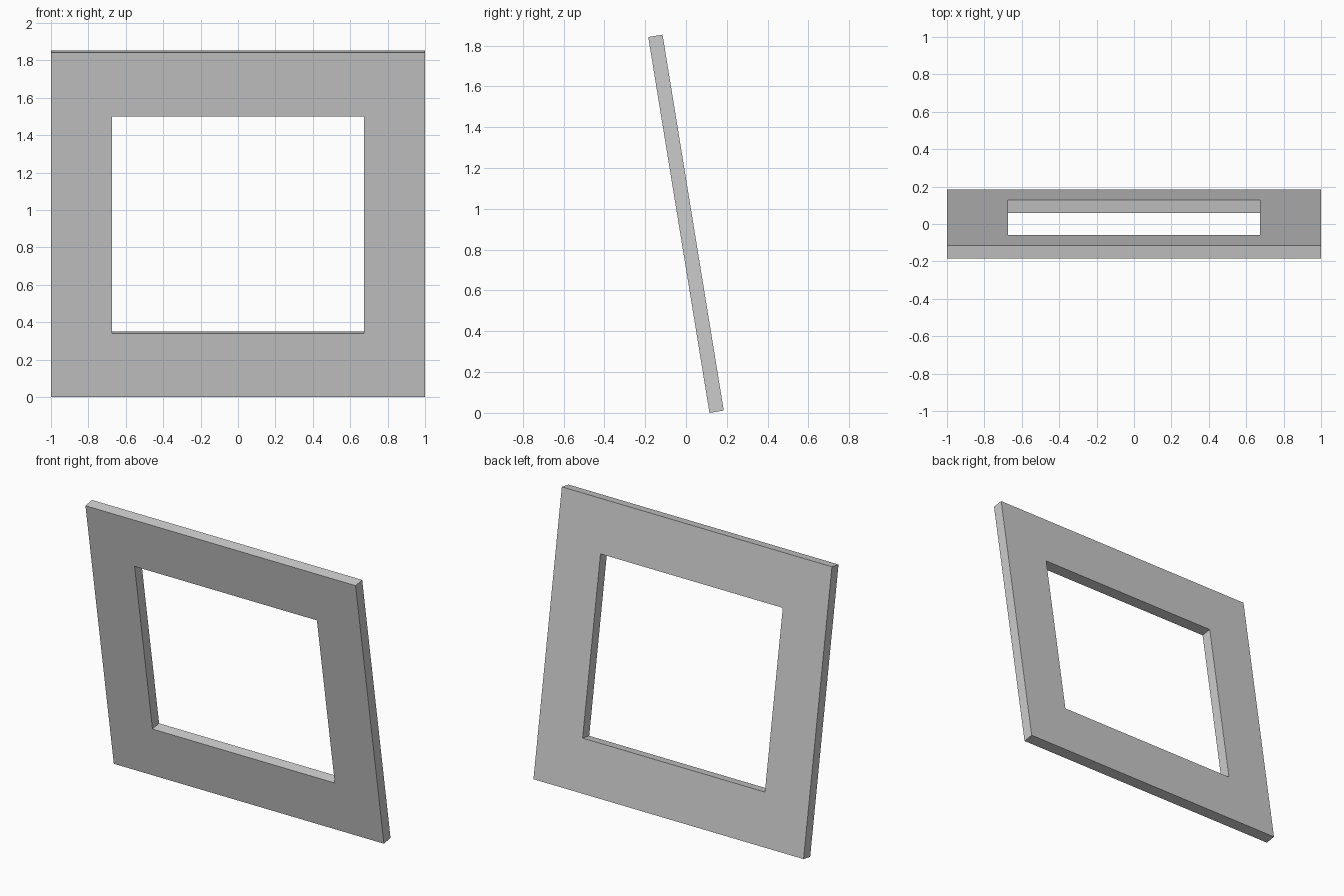
import bpy, bmesh, math
from mathutils import Matrix

if "Cube" in bpy.data.objects:
    bpy.data.objects.remove(bpy.data.objects["Cube"])

TILT = math.radians(9.25)
THICK = 0.071
OUTER = (1.0, 0.933)     # half width, half height of the frame
INNER = (0.675, 0.588)   # half width, half height of the opening

bm = bmesh.new()


def ring(hx, hz):
    return [bm.verts.new((sx * hx, -THICK / 2, sz * hz))
            for sx, sz in ((-1, -1), (1, -1), (1, 1), (-1, 1))]


# Flat front ring, extruded back to form the solid frame
outer, inner = ring(*OUTER), ring(*INNER)
faces = [bm.faces.new((outer[i], outer[(i + 1) % 4], inner[(i + 1) % 4], inner[i]))
         for i in range(4)]
ext = bmesh.ops.extrude_face_region(bm, geom=faces, use_keep_orig=True)
back = [g for g in ext["geom"] if isinstance(g, bmesh.types.BMVert)]
bmesh.ops.translate(bm, verts=back, vec=(0, THICK, 0))
bmesh.ops.recalc_face_normals(bm, faces=bm.faces)

# Lean the frame towards the front and rest it on the ground
bmesh.ops.transform(bm, matrix=Matrix.Rotation(TILT, 4, 'X'), verts=bm.verts)
bmesh.ops.translate(bm, verts=bm.verts, vec=(0, 0, -min(v.co.z for v in bm.verts)))

mesh = bpy.data.meshes.new("leaning_frame")
bm.to_mesh(mesh)
bm.free()
frame = bpy.data.objects.new("leaning_frame", mesh)
bpy.context.collection.objects.link(frame)
